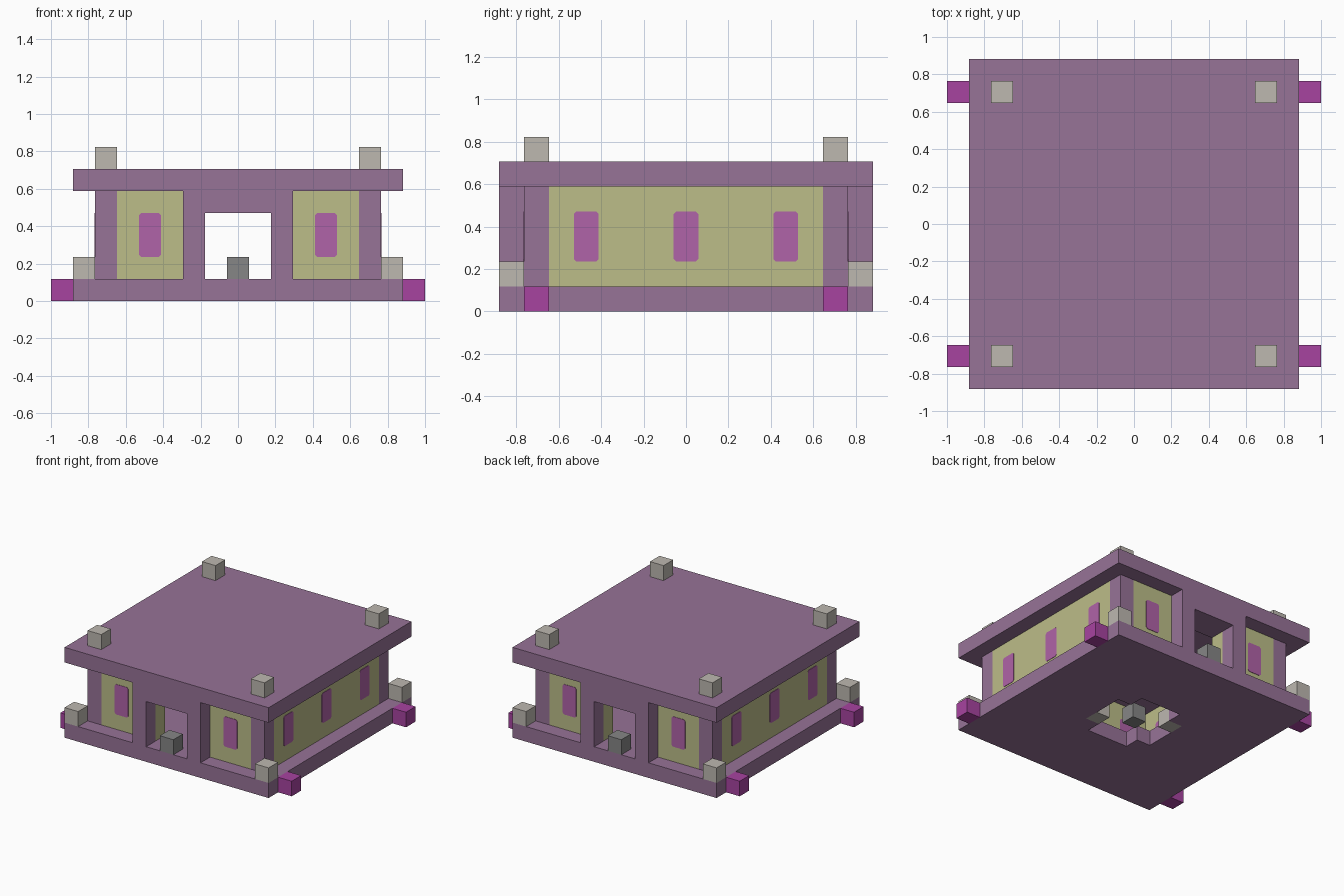
import bpy, bmesh
from mathutils import Matrix, Vector

U = 2 / 17  # one building block

if "Cube" in bpy.data.objects:
    bpy.data.objects.remove(bpy.data.objects["Cube"], do_unlink=True)


def material(name, code):
    srgb = [int(code[i:i + 2], 16) / 255 for i in (0, 2, 4)]
    color = [c / 12.92 if c < 0.04 else ((c + 0.055) / 1.055) ** 2.4 for c in srgb] + [1]
    mat = bpy.data.materials.new(name)
    mat.use_nodes = True
    mat.diffuse_color = color
    mat.node_tree.nodes["Principled BSDF"].inputs["Base Color"].default_value = color
    return mat


PURPLE = material("muted purple", "977397")
YELLOW = material("pale olive", "bcbd89")
PINK = material("window pink", "b063a8")
MAGENTA = material("magenta", "a743a0")
STONE = material("light stone", "bdb8b0")
GREY = material("dark grey", "868686")


def add_object(name, mesh, mat):
    mesh.materials.append(mat)
    obj = bpy.data.objects.new(name, mesh)
    bpy.context.collection.objects.link(obj)
    return obj


def box(name, center, size, mat):
    """Box with centre and size in blocks."""
    bm = bmesh.new()
    bmesh.ops.create_cube(bm, size=1)
    bmesh.ops.scale(bm, vec=Vector(size) * U, verts=bm.verts)
    bmesh.ops.translate(bm, vec=Vector(center) * U, verts=bm.verts)
    mesh = bpy.data.meshes.new(name)
    bm.to_mesh(mesh)
    bm.free()
    return add_object(name, mesh, mat)


def prism(name, loops, depth, matrix, mat):
    """Flat outline, inner loops being holes, extruded to a solid."""
    curve = bpy.data.curves.new(name, 'CURVE')
    curve.dimensions = '2D'
    curve.fill_mode = 'BOTH'
    curve.extrude = depth * U / 2
    for loop in loops:
        spline = curve.splines.new('POLY')
        spline.points.add(len(loop) - 1)
        spline.use_cyclic_u = True
        spline.use_smooth = False
        for point, (a, b) in zip(spline.points, loop):
            point.co = (a * U, b * U, 0, 1)
    temp = bpy.data.objects.new(name + "_outline", curve)
    bpy.context.collection.objects.link(temp)
    graph = bpy.context.evaluated_depsgraph_get()
    mesh = bpy.data.meshes.new_from_object(temp.evaluated_get(graph))
    bpy.data.objects.remove(temp, do_unlink=True)
    bpy.data.curves.remove(curve)
    bm = bmesh.new()
    bm.from_mesh(mesh)
    bmesh.ops.remove_doubles(bm, verts=bm.verts, dist=0.0001)
    bmesh.ops.transform(bm, matrix=matrix, verts=bm.verts)
    bmesh.ops.recalc_face_normals(bm, faces=bm.faces)
    for face in bm.faces:
        face.smooth = False
    bm.to_mesh(mesh)
    bm.free()
    mesh.name = name
    mesh.materials.clear()
    return add_object(name, mesh, mat)


def place(x, y, z):
    return Matrix.Translation(Vector((x, y, z)) * U)


UPRIGHT = Matrix.Rotation(1.5707963, 4, 'X')
SIDEWAYS = Matrix.Rotation(1.5707963, 4, 'Z') @ UPRIGHT

# Base slab with a cross-shaped opening in the middle
w, n = 2.5, 1.5
outer = [(-7.5, -7.5), (7.5, -7.5), (7.5, 7.5), (-7.5, 7.5)]
cross = [(-n, -w), (n, -w), (n, -n), (w, -n), (w, n), (n, n),
         (n, w), (-n, w), (-n, n), (-w, n), (-w, -n), (-n, -n)]
prism("base_slab", [outer, cross], 1, place(0, 0, 0.5), PURPLE)
box("core_block", (0, 0, 0.5), (1, 1, 1), GREY)
for s in (-1, 1):
    box("opening_block", (2 * s, -s, 0.5), (1, 1, 1), STONE)

# Roof slab
box("roof_slab", (0, 0, 5.5), (15, 15, 1), PURPLE)

# Corner posts and the loose corner blocks
for sx in (-1, 1):
    for sy in (-1, 1):
        box("corner_post", (6 * sx, 6 * sy, 3), (1, 1, 4), PURPLE)
        box("roof_block", (6 * sx, 6 * sy, 6.5), (1, 1, 1), STONE)
        box("base_corner_block", (7 * sx, 7 * sy, 1.5), (1, 1, 1), STONE)
        box("side_foot", (8 * sx, 6 * sy, 0.5), (1, 1, 1), MAGENTA)

# Window pane outline with softened corners
c = 0.1
pane = [(-0.5 + c, -1), (0.5 - c, -1), (0.5, -1 + c), (0.5, 1 - c),
        (0.5 - c, 1), (-0.5 + c, 1), (-0.5, 1 - c), (-0.5, -1 + c)]
PANE_DEPTH = 1.05

# Front and back: walls, windows, door frames and door blocks
door = [(-2.5, 1), (-1.5, 1), (-1.5, 4), (1.5, 4),
        (1.5, 1), (2.5, 1), (2.5, 5), (-2.5, 5)]
for sy, side in ((-1, "front"), (1, "back")):
    for sx in (-1, 1):
        box(side + "_wall", (3.5 * sx, 6 * sy, 3), (4, 1, 4), YELLOW)
        prism(side + "_window", [pane], PANE_DEPTH, place(4 * sx, 6 * sy, 3) @ UPRIGHT, PINK)
    box(side + "_lintel", (0, 6 * sy, 4.5), (3, 1, 1), PURPLE)
    prism(side + "_door_frame", [door], 1, place(0, 7 * sy, 0) @ UPRIGHT, PURPLE)
    box(side + "_door_block", (0, 7 * sy, 1.5), (1, 1, 1), GREY)

# Left and right walls with three windows each
for sx, side in ((-1, "right"), (1, "left")):
    box(side + "_wall", (6 * sx, 0, 3), (1, 11, 4), YELLOW)
    for y in (-4, 0, 4):
        # Side panes sit slightly wider apart than the block grid
        prism(side + "_window", [pane], PANE_DEPTH, place(6 * sx, y, 3) @ SIDEWAYS, PINK)
